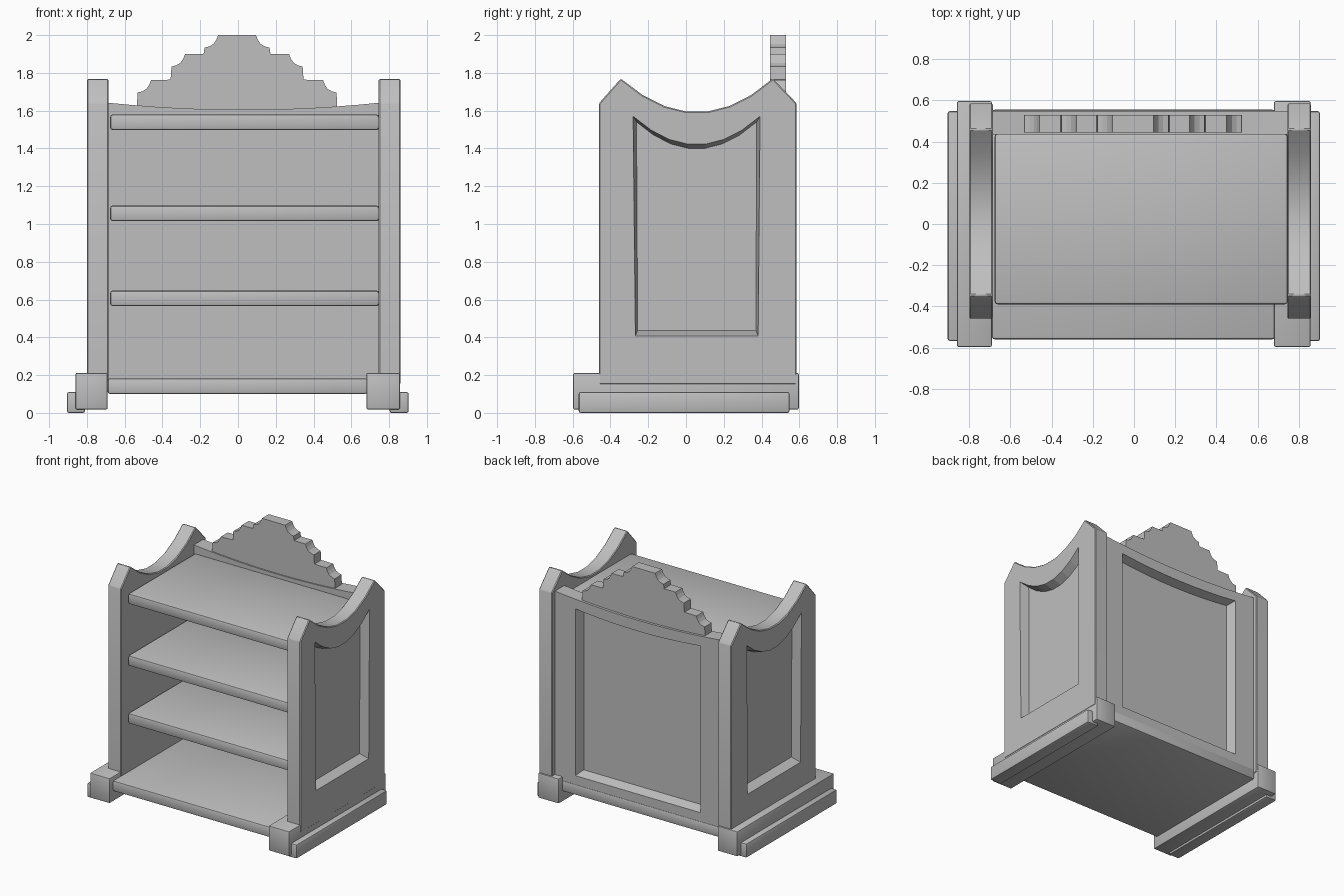
import bpy, bmesh
from mathutils import Vector

cube = bpy.data.objects.get("Cube")
if cube:
    bpy.data.objects.remove(cube, do_unlink=True)

grey = bpy.data.materials.new("plain_grey")
grey.use_nodes = True
grey.diffuse_color = (0.52, 0.52, 0.52, 1)
grey.node_tree.nodes["Principled BSDF"].inputs["Base Color"].default_value = grey.diffuse_color


def loft(name, start, end):
    """Solid between two matching outlines."""
    bm = bmesh.new()
    a = [bm.verts.new(p) for p in start]
    b = [bm.verts.new(p) for p in end]
    bm.faces.new(a)
    bm.faces.new(b)
    for i in range(len(a)):
        j = (i + 1) % len(a)
        bm.faces.new((a[i], a[j], b[j], b[i]))
    bmesh.ops.recalc_face_normals(bm, faces=bm.faces)
    mesh = bpy.data.meshes.new(name)
    bm.to_mesh(mesh)
    bm.free()
    mesh.materials.append(grey)
    ob = bpy.data.objects.new(name, mesh)
    bpy.context.collection.objects.link(ob)
    return ob


def along_x(pts, x):
    return [Vector((x, y, z)) for y, z in pts]


def along_y(pts, y):
    return [Vector((x, y, z)) for x, z in pts]


def select(ob):
    bpy.ops.object.select_all(action='DESELECT')
    ob.select_set(True)
    bpy.context.view_layer.objects.active = ob


def soften(ob, width, segments=2):
    """Narrow rounded edges."""
    mod = ob.modifiers.new("edge_round", 'BEVEL')
    mod.width, mod.segments = width, segments
    mod.limit_method, mod.angle_limit = 'ANGLE', 0.6
    select(ob)
    bpy.ops.object.modifier_apply(modifier=mod.name)
    bpy.ops.object.shade_smooth_by_angle(angle=0.6)


def box(name, x, y, z, width=0.01):
    rect = [(y[0], z[0]), (y[1], z[0]), (y[1], z[1]), (y[0], z[1])]
    ob = loft(name, along_x(rect, x[0]), along_x(rect, x[1]))
    soften(ob, width)
    return ob


def carve(ob, cutter):
    cutter.hide_render = True
    mod = ob.modifiers.new("recess", 'BOOLEAN')
    mod.operation, mod.solver, mod.object = 'DIFFERENCE', 'EXACT', cutter
    select(ob)
    bpy.ops.object.modifier_apply(modifier=mod.name)
    bpy.data.objects.remove(cutter, do_unlink=True)


def arc(x0, x1, end_z, mid_z, n):
    """Sagging curve from x0 to x1."""
    pts = []
    for i in range(n + 1):
        t = i / n
        pts.append((x0 + (x1 - x0) * t, mid_z + (end_z - mid_z) * (2 * t - 1) ** 2))
    return pts


# Side panels with a scooped top and a framed recess on the outer face
scoop = arc(-0.345, 0.46, 1.77, 1.592, 7)
side = [(0.585, 0.15), (-0.46, 0.15), (-0.46, 1.64)] + scoop + [(0.585, 1.64)]
rim = [(0.382, 0.408), (-0.268, 0.408)] + arc(-0.28, 0.392, 1.57, 1.42, 7)
floor = [(0.37, 0.435), (-0.256, 0.435)] + arc(-0.262, 0.374, 1.54, 1.398, 7)
for name, inner, outer in (("right_side_panel", -0.685, -0.8), ("left_side_panel", 0.745, 0.86)):
    panel = loft(name, along_x(side, inner), along_x(side, outer))
    soften(panel, 0.006, 1)
    sign = 1 if outer > 0 else -1
    deep = along_x(floor, outer - sign * 0.07)
    face = along_x(rim, outer)
    over = [f + (f - d) * 0.1 for f, d in zip(face, deep)]
    carve(panel, loft(name + "_cutter", over, deep))

# Back panel with a gently sagging top and a framed recess behind
back = [(0.75, 0.15), (-0.69, 0.15)] + arc(-0.69, 0.75, 1.642, 1.605, 12)
back_panel = loft("back_panel", along_y(back, 0.435), along_y(back, 0.55))
rim = [(0.57, 0.25), (-0.51, 0.25)] + arc(-0.51, 0.57, 1.55, 1.52, 8)
floor = [(0.545, 0.275), (-0.485, 0.275)] + arc(-0.485, 0.545, 1.53, 1.5, 8)
deep, face = along_y(floor, 0.48), along_y(rim, 0.55)
over = [f + (f - d) * 0.1 for f, d in zip(face, deep)]
carve(back_panel, loft("back_cutter", over, deep))

# Stepped crest with scalloped corners
half = [(0.1, 2.0)]
for x, z in ((0.1, 2.0), (0.275, 1.9), (0.455, 1.762)):
    half += [(x, z), (x + 0.01, z - 0.025), (x + 0.025, z - 0.047),
             (x + 0.047, z - 0.06), (x + 0.072, z - 0.066)]
    half.append((x + 0.077, {2.0: 1.9, 1.9: 1.764}.get(z, 1.56)))
half = half[1:]
crest = [(x - 0.005, z) for x, z in half] + [(-x - 0.005, z) for x, z in reversed(half)]
loft("crest", along_y(crest, 0.445), along_y(crest, 0.53))

# Shelves
for name, low in (("lower_shelf", 0.565), ("middle_shelf", 1.015), ("top_shelf", 1.497)):
    box(name, (-0.677, 0.747), (-0.39, 0.438), (low, low + 0.083), 0.014)

# Base board, feet and outer floor rails
box("base_board", (-0.69, 0.685), (-0.56, 0.555), (0.1, 0.183), 0.012)
for name, foot, rail in (("right", (-0.86, -0.69), (-0.905, -0.81)),
                         ("left", (0.68, 0.858), (0.803, 0.903))):
    box(name + "_foot", foot, (-0.597, 0.597), (0.018, 0.212), 0.008)
    box(name + "_floor_rail", rail, (-0.568, 0.548), (0.0, 0.11), 0.01)
